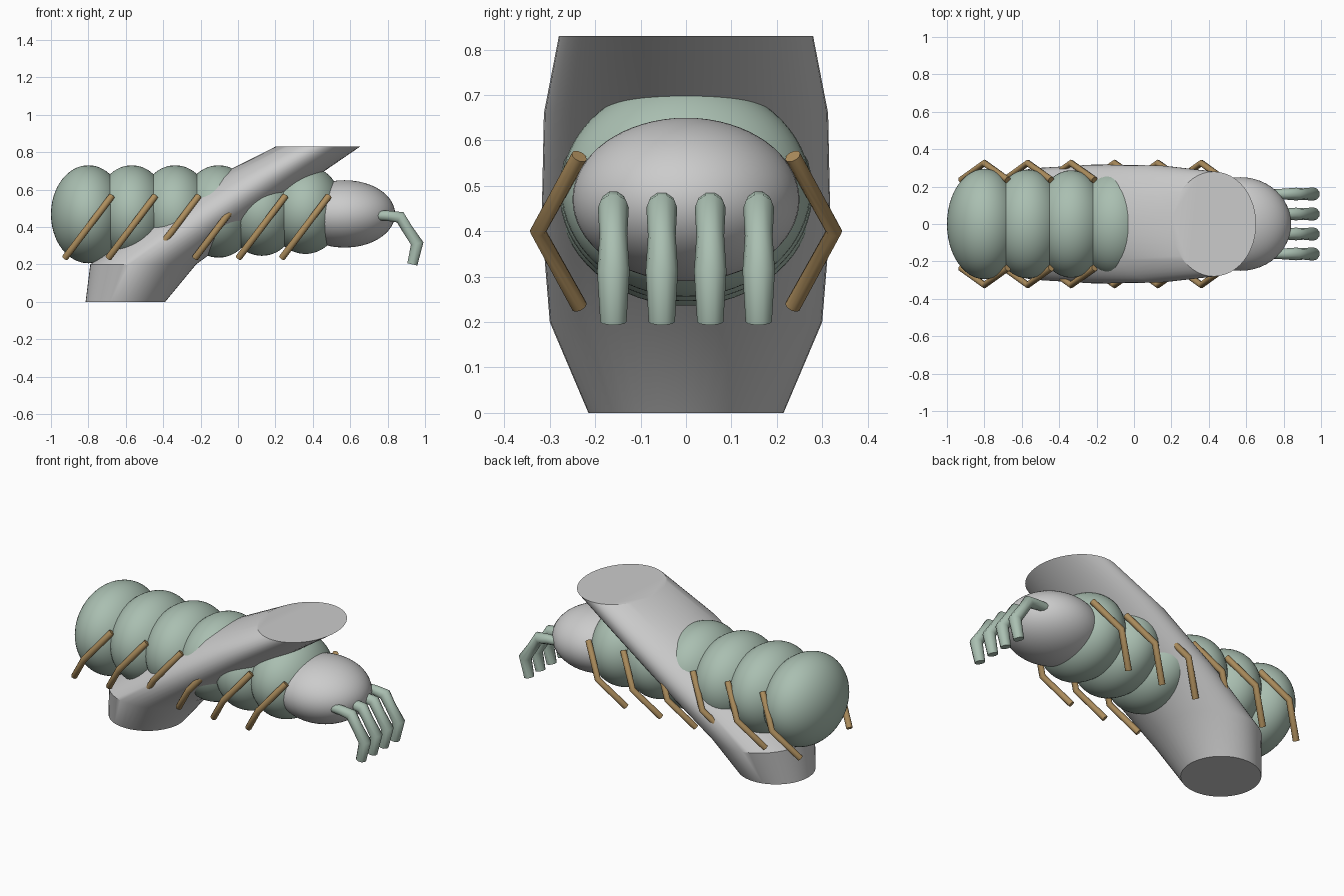
import bpy, bmesh, math

if "Cube" in bpy.data.objects:
    bpy.data.objects.remove(bpy.data.objects["Cube"])


def material(name, rgb):
    m = bpy.data.materials.new(name)
    m.diffuse_color = (*rgb, 1)
    m.use_nodes = True
    m.node_tree.nodes["Principled BSDF"].inputs["Base Color"].default_value = m.diffuse_color
    return m


GREEN = material("soft_green", (0.40, 0.52, 0.44))
BROWN = material("brown", (0.42, 0.27, 0.11))


def finish(ob, mat=None, angle=40):
    bpy.ops.object.select_all(action='DESELECT')
    ob.select_set(True)
    bpy.context.view_layer.objects.active = ob
    if mat:
        ob.data.materials.append(mat)
    bpy.ops.object.shade_smooth_by_angle(angle=math.radians(angle))
    return ob


def ellipsoid(name, center, radii, mat=None):
    me = bpy.data.meshes.new(name)
    bm = bmesh.new()
    bmesh.ops.create_uvsphere(bm, u_segments=48, v_segments=32, radius=1)
    bmesh.ops.scale(bm, vec=radii, verts=bm.verts)
    bm.to_mesh(me)
    bm.free()
    ob = bpy.data.objects.new(name, me)
    ob.location = center
    bpy.context.collection.objects.link(ob)
    return finish(ob, mat)


def limb(name, points, radii, depth, mat):
    cu = bpy.data.curves.new(name, 'CURVE')
    cu.dimensions = '3D'
    cu.bevel_depth = depth
    cu.bevel_resolution = 3
    cu.use_fill_caps = True
    sp = cu.splines.new('POLY')
    sp.points.add(len(points) - 1)
    for p, co, r in zip(sp.points, points, radii):
        p.co = (*co, 1)
        p.radius = r
    ob = bpy.data.objects.new(name, cu)
    bpy.context.collection.objects.link(ob)
    bpy.ops.object.select_all(action='DESELECT')
    ob.select_set(True)
    bpy.context.view_layer.objects.active = ob
    bpy.ops.object.convert(target='MESH')
    return finish(bpy.context.object, mat, 50)


# Body segments, each with a pair of bent legs
for i in range(6):
    x = -0.80 + 0.232 * i
    rz = 0.262 - 0.005 * i
    ellipsoid(f"body_segment_{i + 1}", (x, 0, 0.73 - rz),
              (0.2, 0.295 - 0.004 * i, rz), GREEN)
    for side, label in ((-1, "front"), (1, "back")):
        limb(f"{label}_leg_{i + 1}",
             [(x + 0.125, side * 0.235, 0.565), (x, side * 0.326, 0.40),
              (x - 0.125, side * 0.235, 0.235)],
             (1, 1, 1), 0.018, BROWN)

# Head
ellipsoid("head", (0.57, 0, 0.47), (0.27, 0.25, 0.18))

# Claws under the head
for i in range(4):
    y = -0.16 + 0.1067 * i
    limb(f"claw_{i + 1}",
         [(0.74, y, 0.462), (0.80, y, 0.46), (0.867, y, 0.452),
          (0.905, y, 0.39), (0.958, y, 0.312), (0.932, y, 0.20)],
         (0.75, 0.85, 1, 0.9, 1.05, 0.85), 0.034, GREEN)

# Leaning trunk, lofted through level elliptical rings: z, centre x, rx, ry
rings = [(0, -0.602, 0.213, 0.215), (0.2, -0.507, 0.283, 0.30),
         (0.42, -0.21, 0.285, 0.318), (0.66, 0.135, 0.27, 0.313),
         (0.83, 0.427, 0.226, 0.28)]
N = 48
bm = bmesh.new()
loops = [[bm.verts.new((cx + rx * math.cos(2 * math.pi * k / N),
                        ry * math.sin(2 * math.pi * k / N), z))
          for k in range(N)] for z, cx, rx, ry in rings]
for a, b in zip(loops, loops[1:]):
    for k in range(N):
        j = (k + 1) % N
        bm.faces.new((a[k], a[j], b[j], b[k]))
bm.faces.new(loops[0][::-1])
bm.faces.new(loops[-1])
me = bpy.data.meshes.new("leaning_trunk")
bm.to_mesh(me)
bm.free()
trunk = bpy.data.objects.new("leaning_trunk", me)
bpy.context.collection.objects.link(trunk)
finish(trunk, None, 30)
